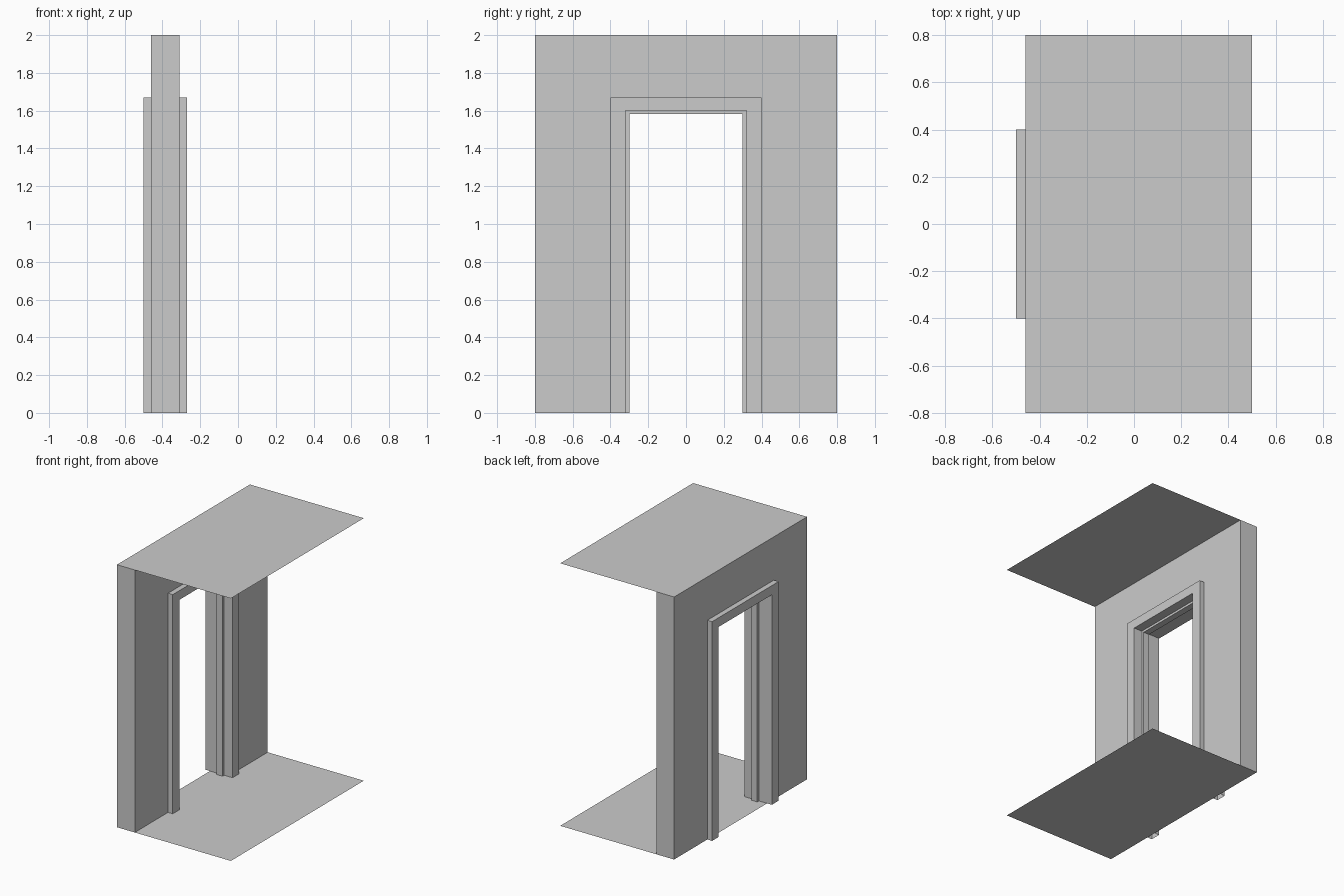
import bpy, bmesh
from mathutils import Vector

if "Cube" in bpy.data.objects:
    bpy.data.objects.remove(bpy.data.objects["Cube"])

X_BACK, X_FRONT, X_EDGE = -0.46, -0.31, 0.5   # wall faces and room edge
HALF_W, HEIGHT = 0.8, 2.0


def finish(name, bm):
    mesh = bpy.data.meshes.new(name)
    bm.to_mesh(mesh)
    bm.free()
    obj = bpy.data.objects.new(name, mesh)
    bpy.context.collection.objects.link(obj)
    return obj


def slab(name, z):
    """Thin single-sided plane spanning the room."""
    bm = bmesh.new()
    corners = [(X_BACK, -HALF_W), (X_EDGE, -HALF_W), (X_EDGE, HALF_W), (X_BACK, HALF_W)]
    bm.faces.new([bm.verts.new((x, y, z)) for x, y in corners])
    return finish(name, bm)


# Floor and ceiling
slab("floor", 0.0)
slab("ceiling", HEIGHT)

# Wall: arch-shaped outline extruded through its thickness
bm = bmesh.new()
hole_w, hole_h = 0.33, 1.61
outline = [(-HALF_W, 0), (-hole_w, 0), (-hole_w, hole_h), (hole_w, hole_h),
           (hole_w, 0), (HALF_W, 0), (HALF_W, HEIGHT), (-HALF_W, HEIGHT)]
face = bm.faces.new([bm.verts.new((X_BACK, y, z)) for y, z in outline])
ext = bmesh.ops.extrude_face_region(bm, geom=[face], use_keep_orig=True)
moved = [g for g in ext["geom"] if isinstance(g, bmesh.types.BMVert)]
bmesh.ops.translate(bm, verts=moved, vec=Vector((X_FRONT - X_BACK, 0, 0)))
bmesh.ops.recalc_face_normals(bm, faces=bm.faces)
finish("wall", bm)

# Door frame: casing, jamb and stop as one profile swept around the opening
# (x position, offset outward from the jamb face)
profile = [(X_BACK, 0.08), (-0.50, 0.08), (-0.50, 0.0), (-0.39, 0.0), (-0.39, -0.02),
           (-0.34, -0.02), (-0.34, 0.0), (-0.27, 0.0), (-0.27, 0.08), (X_FRONT, 0.08)]
bm = bmesh.new()
rings = []
for x, d in profile:
    w, top = 0.32 + d, 1.60 + d * 0.875
    rings.append([bm.verts.new((x, y, z))
                  for y, z in [(-w, 0), (-w, top), (w, top), (w, 0)]])
for a, b in zip(rings, rings[1:]):
    for i in range(3):
        bm.faces.new((a[i], a[i + 1], b[i + 1], b[i]))
# Make the outermost casing face point to -x
bm.normal_update()
if min(bm.faces, key=lambda f: f.calc_center_median().x).normal.x > 0:
    bmesh.ops.reverse_faces(bm, faces=bm.faces)
finish("door_frame", bm)
